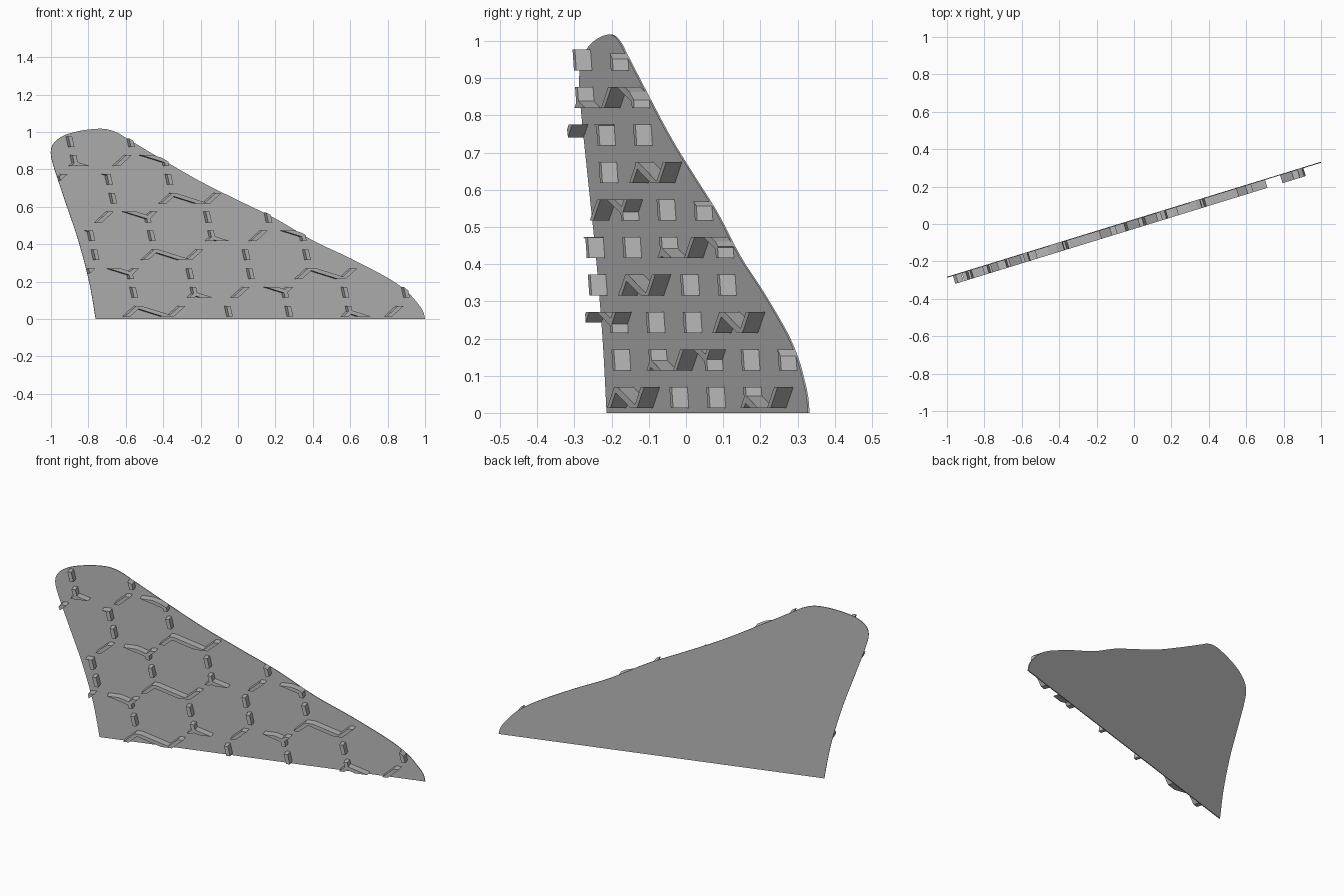
import bpy, bmesh, math
from mathutils import Vector

if "Cube" in bpy.data.objects:
    bpy.data.objects.remove(bpy.data.objects["Cube"])

SLOPE = 0.3075                        # plan direction of the plate
NORMAL = Vector((SLOPE, -1, 0)).normalized()
THICK, DEPTH, WIDTH = 0.005, 0.044, 0.02
CELL, TILT = 0.182, 12.5              # honeycomb edge length and rotation

grey = bpy.data.materials.new("plain grey")
grey.use_nodes = True
grey.diffuse_color = (0.48, 0.48, 0.48, 1)
grey.node_tree.nodes["Principled BSDF"].inputs["Base Color"].default_value = grey.diffuse_color


def on_plate(p, d):
    return Vector((p[0], SLOPE * p[0] + 0.02, p[1])) + NORMAL * d


def add_prism(bm, poly, d0, d1):
    back = [bm.verts.new(on_plate(p, d0)) for p in poly]
    front = [bm.verts.new(on_plate(p, d1)) for p in poly]
    bm.faces.new(back[::-1])
    bm.faces.new(front)
    for i in range(len(poly)):
        k = (i + 1) % len(poly)
        bm.faces.new((back[i], back[k], front[k], front[i]))


def finish(name, bm):
    bmesh.ops.recalc_face_normals(bm, faces=bm.faces)
    mesh = bpy.data.meshes.new(name)
    bm.to_mesh(mesh)
    bm.free()
    mesh.materials.append(grey)
    obj = bpy.data.objects.new(name, mesh)
    bpy.context.collection.objects.link(obj)
    return obj


def smooth_path(pts, steps=5):
    # rounded curve through the points
    pts = [Vector(p) for p in pts]
    ext = [pts[0]] + pts + [pts[-1]]
    out = []
    for a, b, c, d in zip(ext, ext[1:], ext[2:], ext[3:]):
        for s in range(steps):
            t = s / steps
            out.append(0.5 * (2 * b + (c - a) * t + (2 * a - 5 * b + 4 * c - d) * t ** 2
                              + (3 * b - a - 3 * c + d) * t ** 3))
    return out + [pts[-1]]


def clip(poly, level, sign):
    # keep the part of a polygon above (1) or below (-1) a height
    out = []
    for a, b in zip(poly, poly[1:] + poly[:1]):
        da, db = (a.y - level) * sign, (b.y - level) * sign
        if da >= 0:
            out.append(a)
        if da * db < 0:
            out.append(a.lerp(b, da / (da - db)))
    return out


def polar(length, degrees):
    a = math.radians(degrees)
    return Vector((length * math.cos(a), length * math.sin(a)))


# fin plate
outline = smooth_path([
    (-0.76, 0), (-0.795, 0.2), (-0.853, 0.42), (-0.92, 0.62), (-0.98, 0.8), (-1, 0.89),
    (-0.98, 0.945), (-0.92, 0.985), (-0.82, 1.01), (-0.72, 1.017), (-0.65, 0.998),
    (-0.58, 0.957), (-0.4, 0.85), (-0.2, 0.735), (0, 0.635), (0.2, 0.537), (0.4, 0.42),
    (0.6, 0.325), (0.8, 0.22), (0.9, 0.15), (0.96, 0.085), (0.99, 0.04), (1, 0)])[::-1]
bm = bmesh.new()
add_prism(bm, outline, -THICK, 0)
finish("fin_plate", bm)

# honeycomb ribs, interrupted by level gaps
bm = bmesh.new()
origin = Vector((-0.452, 0.366))
step_a = polar(CELL * math.sqrt(3), TILT)
step_b = polar(CELL * math.sqrt(3), TILT + 240)
for i in range(-6, 8):
    for j in range(-5, 5):
        node = origin + step_a * i + step_b * j
        if abs(node.x) > 1.3 or not -0.3 < node.y < 1.2:
            continue
        for turn in (90, -30, 210):
            along = polar(1, TILT + turn)
            side = Vector((-along.y, along.x)) * WIDTH / 2
            p = node - along * WIDTH * 0.28
            q = node + along * (CELL + WIDTH * 0.28)
            quad = [p - side, q - side, q + side, p + side]
            for k in range(10):
                low = 0.013 + 0.1008 * k
                piece = clip(clip(quad, low, 1), low + 0.0565, -1)
                if len(piece) > 2:
                    add_prism(bm, piece, -THICK / 2, DEPTH)
ribs = finish("honeycomb_ribs", bm)

# trim the ribs to the fin outline
bm = bmesh.new()
add_prism(bm, outline, -THICK * 3, DEPTH * 2)
cutter = finish("rib_trimmer", bm)
cutter.hide_render = True
mod = ribs.modifiers.new("trim", 'BOOLEAN')
mod.operation = 'INTERSECT'
mod.solver = 'EXACT'
mod.use_self = True
mod.object = cutter
graph = bpy.context.evaluated_depsgraph_get()
trimmed = bpy.data.meshes.new_from_object(ribs.evaluated_get(graph))
ribs.modifiers.clear()
ribs.data = trimmed
bpy.data.objects.remove(cutter)
